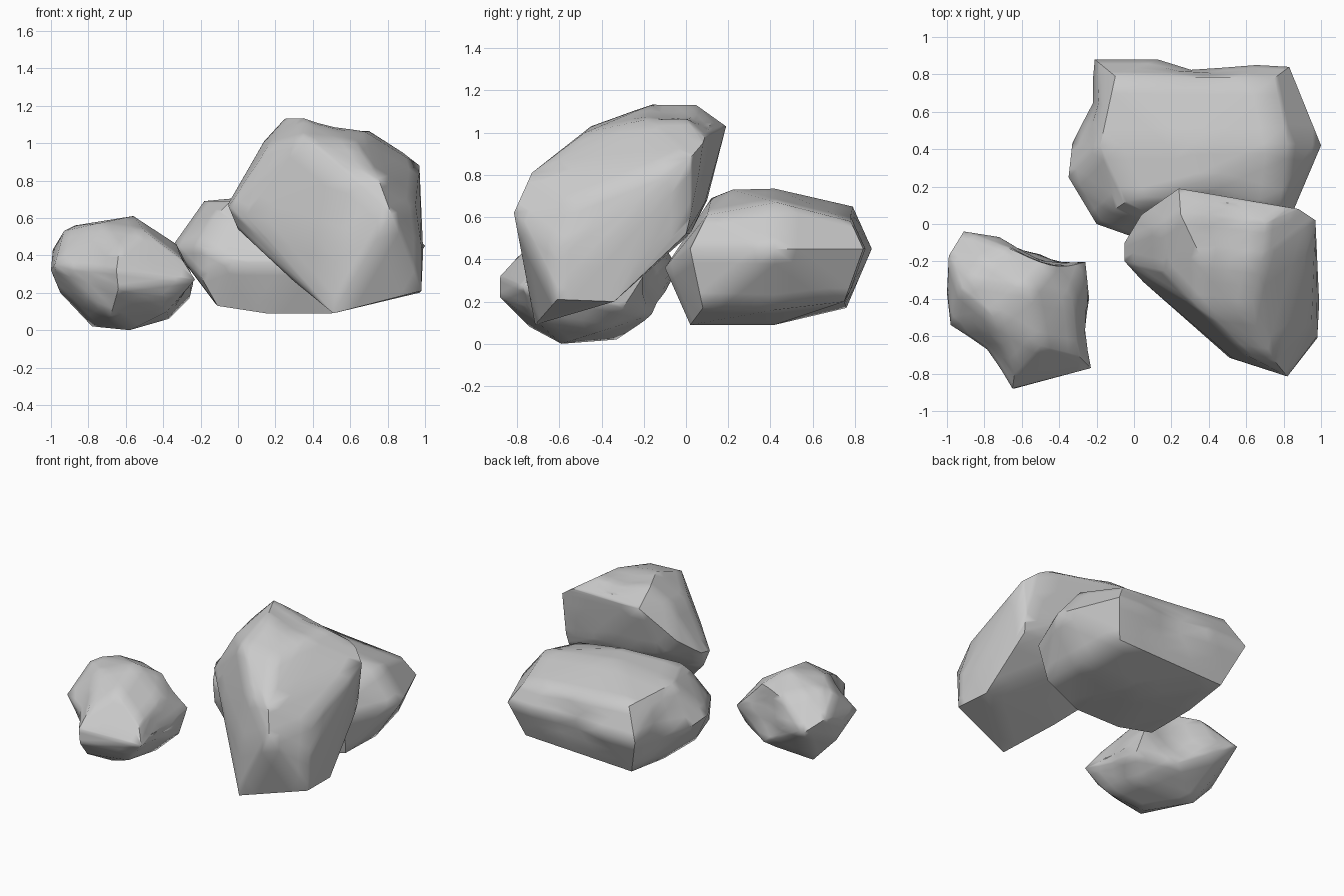
import bpy, bmesh, math
from mathutils import Vector


def rock(name, corners, dents=()):
    """Boulder: hull over its main corners, subdivided, with shallow dents (point, push, radius)."""
    bm = bmesh.new()
    for c in corners:
        bm.verts.new(c)
    bmesh.ops.convex_hull(bm, input=bm.verts[:])
    bmesh.ops.delete(bm, geom=[v for v in bm.verts if not v.link_faces], context='VERTS')
    bmesh.ops.subdivide_edges(bm, edges=bm.edges[:], cuts=3, use_grid_fill=True)
    for point, push, radius in dents:
        for v in bm.verts:
            d = (v.co - Vector(point)).length / radius
            if d < 1:
                v.co += Vector(push) * (1 - d * d) ** 2
    bmesh.ops.recalc_face_normals(bm, faces=bm.faces[:])
    mesh = bpy.data.meshes.new(name)
    bm.to_mesh(mesh)
    bm.free()
    obj = bpy.data.objects.new(name, mesh)
    bpy.context.collection.objects.link(obj)
    bpy.ops.object.select_all(action='DESELECT')
    obj.select_set(True)
    bpy.context.view_layer.objects.active = obj
    bpy.ops.object.shade_smooth_by_angle(angle=math.radians(48))
    return obj


# Small rock, front left
rock("small_rock", [
    # rim
    (-.91, -.04, .36), (-.72, -.07, .35), (-.26, -.20, .32), (-.24, -.40, .25),
    (-.23, -.77, .27), (-.52, -.83, .33), (-.65, -.88, .32), (-.64, -.88, .22),
    (-.98, -.54, .35), (-1, -.37, .32), (-.99, -.17, .43),
    # crown
    (-.56, -.35, .61), (-.87, -.30, .56), (-.80, -.20, .55), (-.67, -.13, .51),
    (-.45, -.21, .52), (-.33, -.40, .46), (-.75, -.50, .57), (-.50, -.65, .53),
    (-.30, -.70, .38), (-.93, -.35, .53), (-.64, -.80, .41),
    # underside
    (-.58, -.59, 0), (-.78, -.33, .02), (-.37, -.40, .06), (-.26, -.30, .17),
    (-.95, -.35, .20), (-.50, -.15, .14), (-.68, -.74, .08), (-.38, -.70, .10),
    (-.52, -.80, .16), (-.33, -.76, .18),
], [
    ((-.48, -.14, .33), (-.01, -.06, 0), .26),
    ((-.81, -.71, .32), (.03, .04, 0), .24),
    ((-.23, -.58, .26), (-.03, 0, 0), .18),
])

# Wide flat rock, back
rock("flat_rock", [
    # top
    (-.10, .79, .65), (.75, .78, .58), (-.18, .42, .69), (-.10, .08, .63),
    (-.04, .12, .69), (.30, .42, .735), (.35, .22, .73), (.82, .43, .67), (.78, .10, .61),
    # sides
    (-.21, .88, .45), (.13, .88, .45), (.83, .84, .45), (1, .42, .45),
    (.83, .02, .45), (.35, -.10, .36), (-.03, -.06, .36), (-.20, 0, .45),
    (-.20, .02, .29), (-.35, .25, .45), (-.33, .43, .42),
    # underside
    (-.11, .05, .13), (.15, .02, .09), (.50, .02, .09), (.80, .08, .17),
    (.80, .42, .16), (.75, .75, .20), (-.10, .76, .17), (-.12, .42, .14), (.30, .42, .09),
], [
    ((.35, .88, .43), (0, -.05, 0), .24),
    ((-.27, .65, .43), (.05, -.01, 0), .20),
])

# Tall leaning rock, front right
rock("tall_rock", [
    # crown
    (.25, .05, 1.13), (.35, -.16, 1.135), (.24, .19, 1.03), (.43, .12, 1.05),
    (.62, .10, 1.02), (.82, .09, .98), (.70, 0, 1.065), (.14, -.02, 1.01), (.97, .02, .88),
    (.68, -.20, 1.06), (.35, -.45, 1.03), (.62, -.48, 1.0), (.60, -.70, .82), (.75, -.73, .81),
    (.16, -.25, .98), (.25, -.43, .78), (.10, -.30, .80),
    # sides
    (-.05, -.10, .68), (-.05, -.20, .66), (.04, .05, .80), (.05, -.31, .62),
    (.30, -.51, .52), (.45, -.64, .45), (.53, -.72, .46), (.82, -.815, .62),
    (.95, -.52, .67), (.99, -.42, .42), (.98, -.60, .45), (.95, -.10, .68),
    (.88, .08, .95), (.90, .06, .80), (.94, .02, .60), (.30, .13, .82), (.55, .11, .78),
    # underside
    (.51, -.715, .09), (.98, -.61, .21), (.97, -.34, .20), (.30, -.45, .26),
    (0, -.20, .54), (.93, -.12, .42), (.93, 0, .52), (.15, .06, .68), (.30, .10, .68),
    (.60, .09, .67), (.45, .02, .52),
], [
    ((.50, -.05, 1.10), (0, 0, -.03), .22),
])
